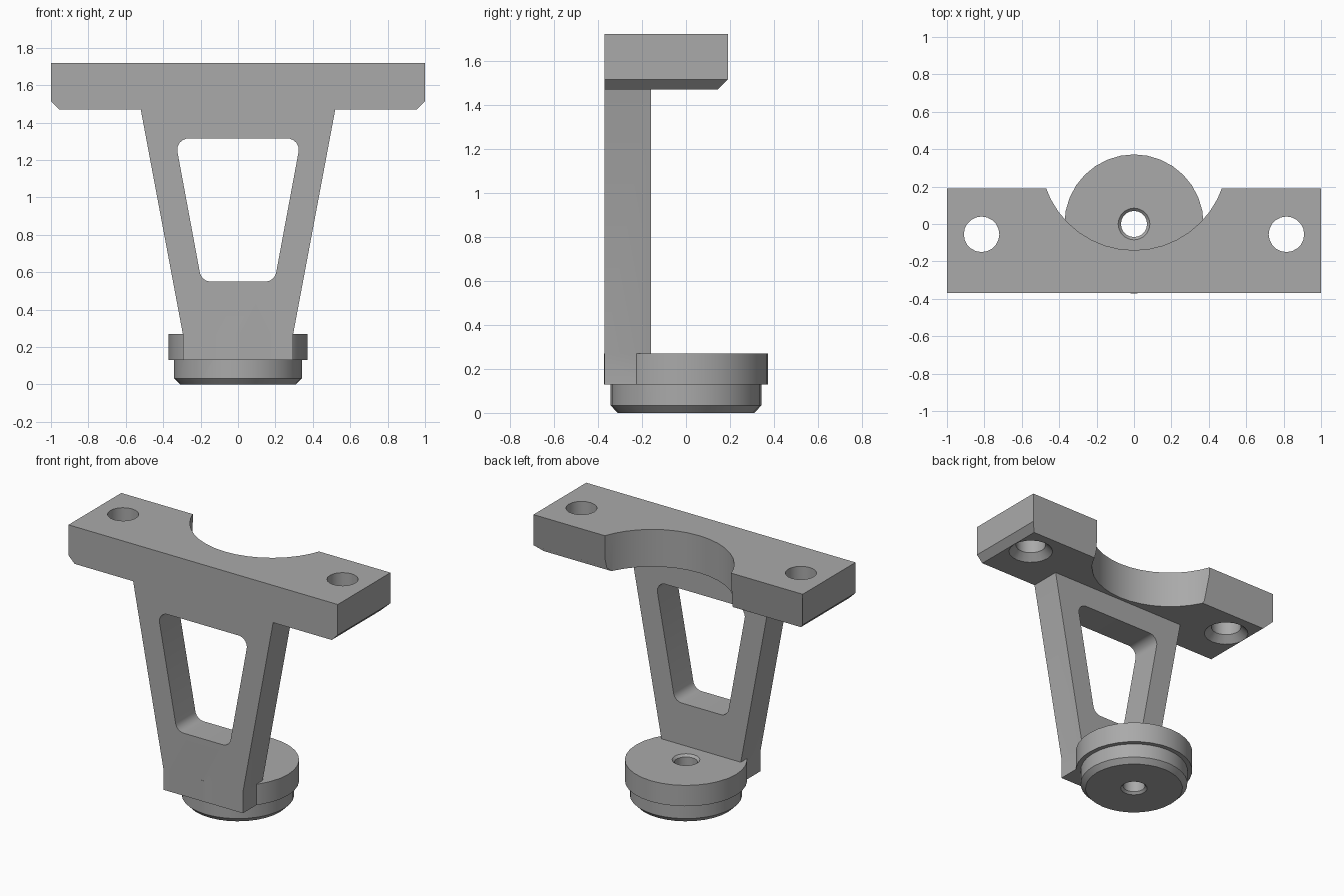
import bpy, bmesh, math
from mathutils import Vector

cube = bpy.data.objects.get("Cube")
if cube:
    bpy.data.objects.remove(cube, do_unlink=True)

grey = bpy.data.materials.new("plain grey")
grey.use_nodes = True
colour = (0.4, 0.4, 0.4, 1)
grey.diffuse_color = colour
grey.node_tree.nodes["Principled BSDF"].inputs["Base Color"].default_value = colour


def finish(name, bm):
    bmesh.ops.recalc_face_normals(bm, faces=bm.faces)
    mesh = bpy.data.meshes.new(name)
    bm.to_mesh(mesh)
    bm.free()
    mesh.materials.append(grey)
    obj = bpy.data.objects.new(name, mesh)
    bpy.context.collection.objects.link(obj)
    return obj


def prism(name, outline, y0, y1):
    """Extrude an x-z outline along y."""
    bm = bmesh.new()
    face = bm.faces.new([bm.verts.new((x, y0, z)) for x, z in outline])
    new = bmesh.ops.extrude_face_region(bm, geom=[face])["geom"]
    bmesh.ops.translate(bm, vec=(0, y1 - y0, 0),
                        verts=[v for v in new if isinstance(v, bmesh.types.BMVert)])
    return finish(name, bm)


def lathe(name, profile, x=0, y=0, sides=32):
    """Turn a radius-z profile into a capped solid of revolution."""
    bm = bmesh.new()
    rings = []
    for r, z in profile:
        rings.append([bm.verts.new((x + r * math.cos(a), y + r * math.sin(a), z))
                      for a in (math.tau * i / sides for i in range(sides))])
    for low, high in zip(rings, rings[1:]):
        for i in range(sides):
            j = (i + 1) % sides
            bm.faces.new((low[i], low[j], high[j], high[i]))
    bm.faces.new(rings[0])
    bm.faces.new(rings[-1])
    return finish(name, bm)


def mirrored(half):
    """Close a right-hand outline with its mirror image."""
    return half + [(-x, z) for x, z in reversed(half)]


def rounded(outline, radius, steps=6):
    """Round every corner of a convex outline with a circular arc."""
    pts = [Vector(p) for p in outline]
    result = []
    for i, p in enumerate(pts):
        a = (pts[i - 1] - p).normalized()
        b = (pts[(i + 1) % len(pts)] - p).normalized()
        half = a.angle(b) / 2
        centre = p + (a + b).normalized() * radius / math.sin(half)
        start = p + a * radius / math.tan(half) - centre
        end = p + b * radius / math.tan(half) - centre
        for k in range(steps + 1):
            arm = start.lerp(end, k / steps).normalized() * radius
            result.append(tuple(centre + arm))
    return result


def combine(target, tool, operation):
    mod = target.modifiers.new(operation.lower(), "BOOLEAN")
    mod.operation = operation
    mod.solver = "EXACT"
    mod.object = tool
    bpy.context.view_layer.objects.active = target
    bpy.ops.object.modifier_apply(modifier=mod.name)
    bpy.data.objects.remove(tool, do_unlink=True)


FRONT, BACK = -0.37, 0.19
PLATE_Z, TOP, CHAMFER = 1.47, 1.72, 0.045
BASE_Z, BASE_TOP = 0.13, 0.27

# Mounting plate, chamfered along the lower ends and lower back
plate = prism("mounting_plate",
              mirrored([(1 - CHAMFER, PLATE_Z), (1, PLATE_Z + CHAMFER), (1, TOP)]),
              FRONT, BACK)
bm = bmesh.new()
bm.from_mesh(plate.data)
for v in bm.verts:
    if v.co.y > 0 and v.co.z < PLATE_Z + 0.01:
        v.co.y -= CHAMFER
bm.to_mesh(plate.data)
bm.free()

# Tapered upright with a rounded window
upright = prism("upright",
                mirrored([(0.295, BASE_Z), (0.295, BASE_TOP), (0.52, PLATE_Z), (0.52, PLATE_Z + 0.1)]),
                FRONT, -0.16)
window = prism("window_cutter", rounded(mirrored([(0.195, 0.55), (0.337, 1.315)]), 0.06),
               FRONT - 0.1, 0)
combine(upright, window, "DIFFERENCE")

# Stepped round base
base = lathe("round_base", [(0.31, 0), (0.342, 0.033), (0.342, BASE_Z),
                            (0.372, BASE_Z), (0.372, BASE_TOP)])

# Join the three parts into one casting
bracket = plate
combine(bracket, upright, "UNION")
combine(bracket, base, "UNION")
bracket.name = "bracket"

# Curved recess in the back of the plate
recess = lathe("recess_cutter", [(0.5, PLATE_Z - 0.1), (0.5, TOP + 0.1)], y=0.36, sides=40)
combine(bracket, recess, "DIFFERENCE")

# Bolt holes, countersunk from below
for side in (-1, 1):
    hole = lathe("bolt_hole_cutter", [(0.185, PLATE_Z - 0.045), (0.095, PLATE_Z + 0.045),
                                      (0.095, TOP + 0.1)],
                 x=side * 0.815, y=-0.055, sides=20)
    combine(bracket, hole, "DIFFERENCE")

# Centre hole with chamfered rims
centre_hole = lathe("centre_hole_cutter",
                    [(0.105, -0.02), (0.07, 0.015), (0.07, BASE_TOP - 0.015), (0.105, BASE_TOP + 0.02)],
                    sides=20)
combine(bracket, centre_hole, "DIFFERENCE")

# Smooth the round walls and keep the machined edges crisp
bpy.ops.object.select_all(action="DESELECT")
bracket.select_set(True)
bpy.context.view_layer.objects.active = bracket
bpy.ops.object.shade_smooth_by_angle(angle=math.radians(25))
